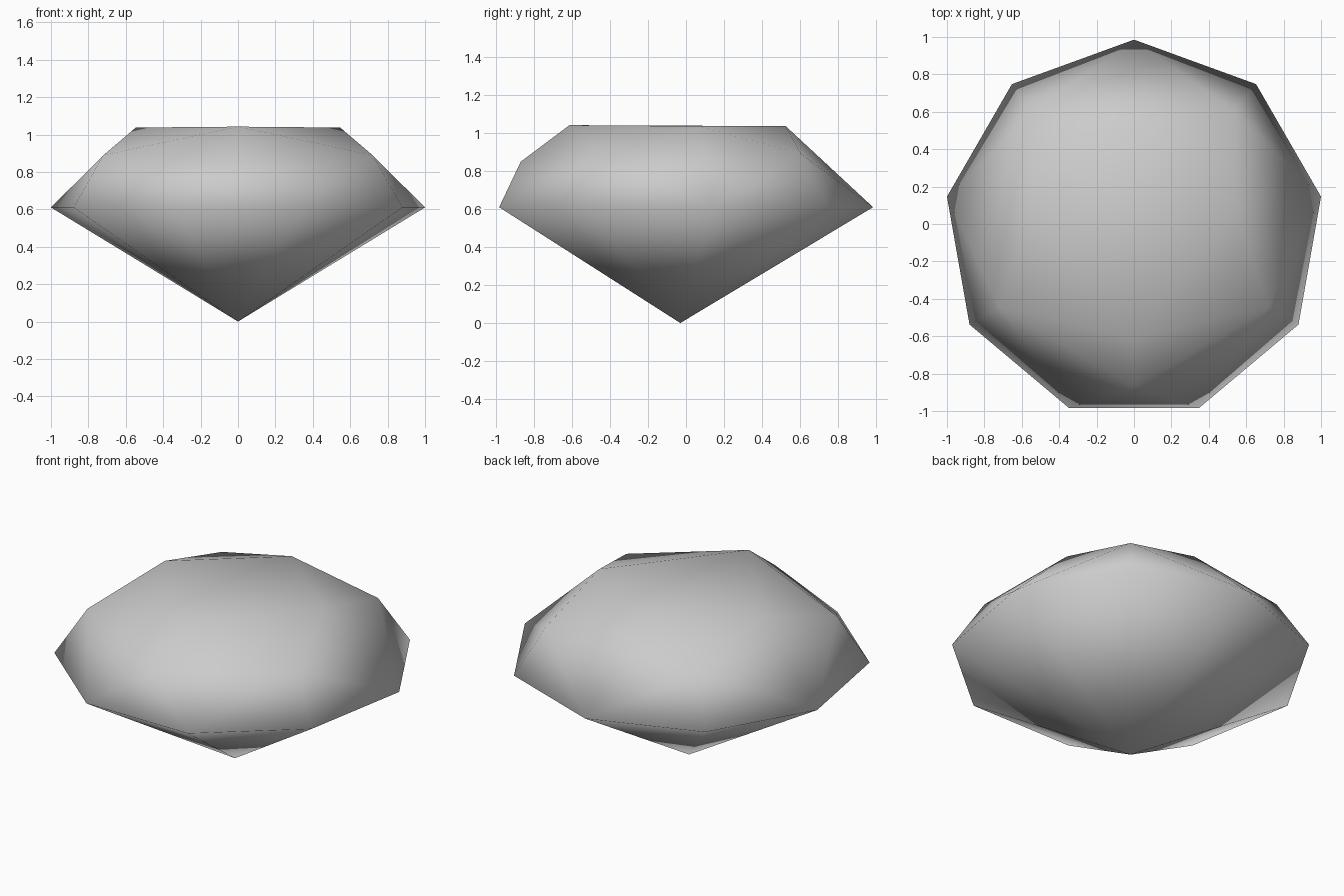
import bpy
import bmesh
from math import radians, sin, cos

if "Cube" in bpy.data.objects:
    bpy.data.objects.remove(bpy.data.objects["Cube"], do_unlink=True)

CENTRE_Y = -0.03

# Gem material
grey = bpy.data.materials.new("gem grey")
grey.use_nodes = True
colour = (0.6, 0.6, 0.6, 1)
grey.diffuse_color = colour
grey.node_tree.nodes["Principled BSDF"].inputs["Base Color"].default_value = colour

bm = bmesh.new()


def ring(radius, height, angles):
    """Vertices on a circle, keyed by degrees from the back."""
    return {a: bm.verts.new((radius * sin(radians(a)),
                             CENTRE_Y + radius * cos(radians(a)), height))
            for a in angles}


# Corner rings: girdle, crown points and table corners
girdle = ring(1.0154, 0.61, range(-160, 161, 40))
crown = ring(0.83, 0.89, (-120, -40, 40, 120))
crown.update(ring(0.84, 0.85, (180,)))
table = ring(0.555, 1.037, (-80, 0, 80))
table.update(ring(0.584, 1.042, (180,)))
tip = bm.verts.new((0, CENTRE_Y, 0))

# Facets repeated on both sides
for s in (1, -1):
    def g(a): return girdle[s * a]
    def c(a): return crown[a if a == 180 else s * a]
    def t(a): return table[a if a == 180 else s * a]

    facets = [(g(a), g(a + 40), tip) for a in range(0, 160, 40)]
    for a in (40, 120):
        facets += [(c(a), g(a - 40), g(a)), (c(a), g(a), g(a + 40))]
    facets += [
        # kites below the table corners
        (t(0), g(0), c(40)), (t(80), c(40), g(80)), (t(80), g(80), c(120)),
        (t(180), c(120), c(180)), (c(180), c(120), g(160)),
        # star facets and half of the table
        (t(0), c(40), t(80)), (t(80), c(120), t(180)),
        (t(0), t(80), t(180)),
    ]
    for facet in facets:
        bm.faces.new(facet)

# Front facets crossing the middle
for point in (tip, crown[180]):
    bm.faces.new((girdle[160], girdle[-160], point))

bmesh.ops.recalc_face_normals(bm, faces=bm.faces)
for face in bm.faces:
    face.smooth = True

mesh = bpy.data.meshes.new("gem")
bm.to_mesh(mesh)
bm.free()
mesh.materials.append(grey)
gem = bpy.data.objects.new("gem", mesh)
bpy.context.collection.objects.link(gem)
